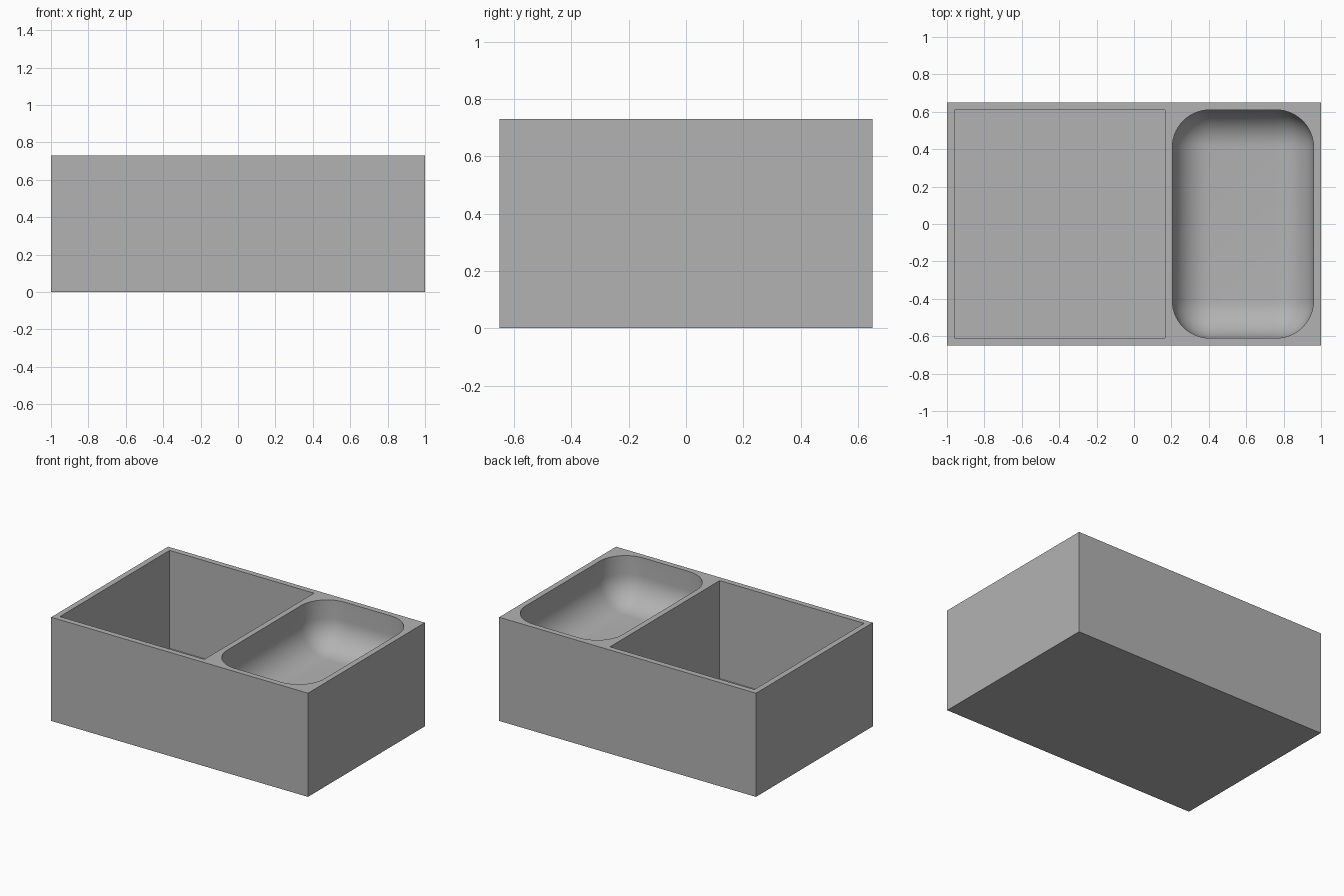
import bpy
import bmesh
from mathutils import Vector

if "Cube" in bpy.data.objects:
    bpy.data.objects.remove(bpy.data.objects["Cube"], do_unlink=True)

LENGTH, WIDTH, HEIGHT = 2.0, 1.3, 0.73
WALL = 0.04
DIVIDER = 0.165          # inner face of the divider on the square side
BOWL_DEPTH = 0.33
BOWL_RADIUS = 0.2


def make_material(name, color):
    mat = bpy.data.materials.new(name)
    mat.use_nodes = True
    mat.diffuse_color = color
    mat.node_tree.nodes["Principled BSDF"].inputs["Base Color"].default_value = color
    return mat


def make_block(name, low, high, radius=0):
    """Box between two corners; a radius rounds every edge below the top."""
    low, high = Vector(low), Vector(high)
    bm = bmesh.new()
    bmesh.ops.create_cube(bm, size=1)
    for v in bm.verts:
        v.co = Vector([(a + b) / 2 + c * (b - a) for a, b, c in zip(low, high, v.co)])
    if radius:
        edges = [e for e in bm.edges if min(v.co.z for v in e.verts) < high.z - 0.01]
        bmesh.ops.bevel(bm, geom=edges, offset=radius, segments=14,
                        profile=0.5, affect="EDGES", clamp_overlap=True)
    mesh = bpy.data.meshes.new(name)
    bm.to_mesh(mesh)
    bm.free()
    obj = bpy.data.objects.new(name, mesh)
    bpy.context.collection.objects.link(obj)
    return obj


def carve(target, cutter):
    mod = target.modifiers.new("carve", "BOOLEAN")
    mod.operation = "DIFFERENCE"
    mod.solver = "EXACT"
    mod.object = cutter
    bpy.context.view_layer.objects.active = target
    bpy.ops.object.modifier_apply(modifier=mod.name)
    bpy.data.objects.remove(cutter, do_unlink=True)


# Solid outer block
x, y = LENGTH / 2, WIDTH / 2
tray = make_block("tray", (-x, -y, 0), (x, y, HEIGHT))
tray.data.materials.append(make_material("grey", (0.45, 0.45, 0.45, 1)))

# Deep square compartment
carve(tray, make_block("square_cutter", (-x + WALL, -y + WALL, WALL),
                       (DIVIDER, y - WALL, HEIGHT + 0.3)))

# Shallow rounded bowl
carve(tray, make_block("bowl_cutter", (DIVIDER + WALL, -y + WALL, HEIGHT - BOWL_DEPTH),
                       (x - WALL, y - WALL, HEIGHT + 0.3), BOWL_RADIUS))

# Smooth bowl, crisp corners elsewhere
bpy.ops.object.select_all(action="DESELECT")
tray.select_set(True)
bpy.context.view_layer.objects.active = tray
bpy.ops.object.shade_smooth_by_angle(angle=0.6)
